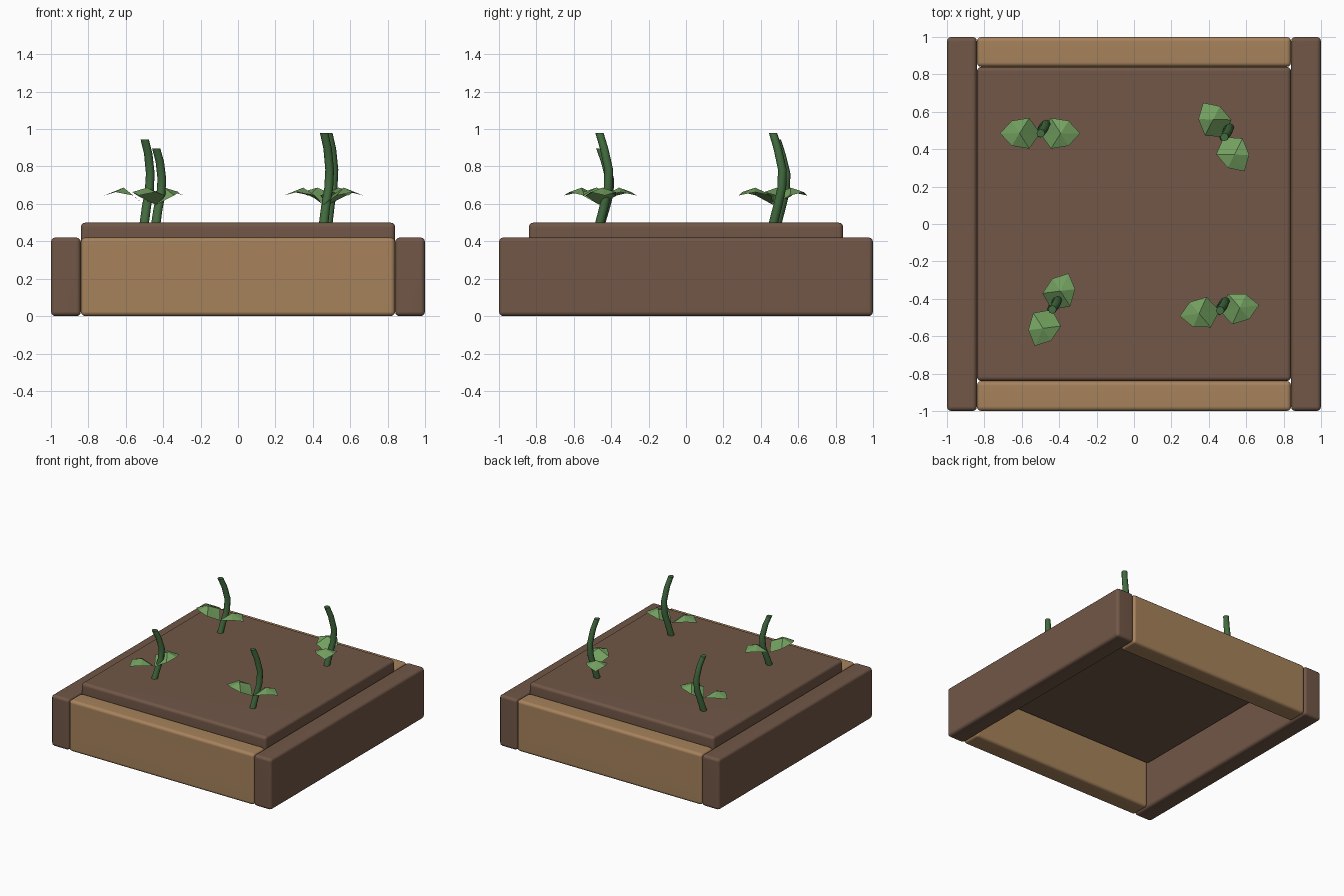
import bpy, bmesh
from math import radians, cos, sin, tau
from mathutils import Vector, Matrix

if "Cube" in bpy.data.objects:
    bpy.data.objects.remove(bpy.data.objects["Cube"])


def material(name, rgb):
    m = bpy.data.materials.new(name)
    m.use_nodes = True
    m.diffuse_color = (*rgb, 1)
    m.node_tree.nodes["Principled BSDF"].inputs["Base Color"].default_value = (*rgb, 1)
    return m


BROWN = material("dark brown", (0.165, 0.095, 0.063))
TAN = material("tan wood", (0.385, 0.225, 0.106))
STEM = material("stem green", (0.055, 0.15, 0.05))
LEAF = material("leaf green", (0.17, 0.35, 0.115))


def finish(bm, name, mat, smooth=None):
    bmesh.ops.recalc_face_normals(bm, faces=bm.faces)
    mesh = bpy.data.meshes.new(name)
    bm.to_mesh(mesh)
    bm.free()
    mesh.materials.append(mat)
    obj = bpy.data.objects.new(name, mesh)
    bpy.context.collection.objects.link(obj)
    if smooth:
        bpy.ops.object.select_all(action='DESELECT')
        obj.select_set(True)
        bpy.context.view_layer.objects.active = obj
        bpy.ops.object.shade_smooth_by_angle(angle=radians(smooth))
    return obj


def board(name, low, high, mat):
    """Box between two corners with rounded edges and flat broad faces."""
    low, high = Vector(low), Vector(high)
    bm = bmesh.new()
    bmesh.ops.create_cube(bm, size=1, matrix=Matrix.Translation((low + high) / 2)
                          @ Matrix.Diagonal((*(high - low), 1)))
    bmesh.ops.bevel(bm, geom=bm.edges[:], offset=0.024, segments=3,
                    profile=0.5, affect='EDGES')
    obj = finish(bm, name, mat, 40)
    obj.modifiers.new("flat_faces", 'WEIGHTED_NORMAL').keep_sharp = True


def stem(name, x, y, height):
    """Tapered tube that bows to the back left and returns."""
    path = [(0, 0, 0), (.012, .025, .2), (.028, .047, .4),
            (.033, .05, .6), (.022, .025, .83), (.003, 0, 1)]
    sides, rings = 8, []
    bm = bmesh.new()
    for dx, dy, t in path:
        r = 0.025 - 0.003 * t
        rings.append([bm.verts.new((x + dx + r * cos(tau * i / sides),
                                    y + dy + r * sin(tau * i / sides),
                                    0.49 + t * (height + 0.01)))
                      for i in range(sides)])
    for a, b in zip(rings, rings[1:]):
        for i in range(sides):
            j = (i + 1) % sides
            bm.faces.new((a[i], a[j], b[j], b[i]))
    bm.faces.new(rings[0])
    bm.faces.new(rings[-1])
    finish(bm, name, STEM, 55)


def leaf(name, x, y, angle):
    """Faceted leaf that rises from the stem, arches and drops to its tip."""
    half = [(.058, .082, .05), (.152, .067, .068)]
    outline = ([(0, 0, 0)] + half + [(.214, 0, .05)]
               + [(u, -v, w) for u, v, w in reversed(half)])
    bm = bmesh.new()
    rim = [bm.verts.new(p) for p in outline]
    mid = bm.verts.new((.11, 0, .092))
    for a, b in zip(rim, rim[1:] + rim[:1]):
        bm.faces.new((a, b, mid))
    bm.transform(Matrix.Translation((x, y, 0.595))
                 @ Matrix.Rotation(radians(angle), 4, 'Z'))
    finish(bm, name, LEAF)


# Frame and soil
for side, s in (("left", 1), ("right", -1)):
    x0, x1 = sorted((s * 0.84, s))
    board(side + "_rail", (x0, -1, 0), (x1, 1, 0.42), BROWN)
for side, s in (("back", 1), ("front", -1)):
    y0, y1 = sorted((s * 0.84, s))
    board(side + "_plank", (-0.84, y0, 0), (0.84, y1, 0.42), TAN)
board("soil", (-0.84, -0.84, 0.37), (0.84, 0.84, 0.5), BROWN)

# Seedlings: position, stem height, leaf direction
seedlings = {"back_right": (-0.502, 0.485, 0.445, 0),
             "back_left": (0.48, 0.465, 0.48, 121),
             "front_right": (-0.44, -0.458, 0.395, 65),
             "front_left": (0.457, -0.463, 0.48, 8)}
for place, (x, y, height, turn) in seedlings.items():
    stem(place + "_stem", x, y, height)
    for label, extra in (("first", 0), ("second", 180)):
        leaf(f"{place}_{label}_leaf", x, y, turn + extra)
